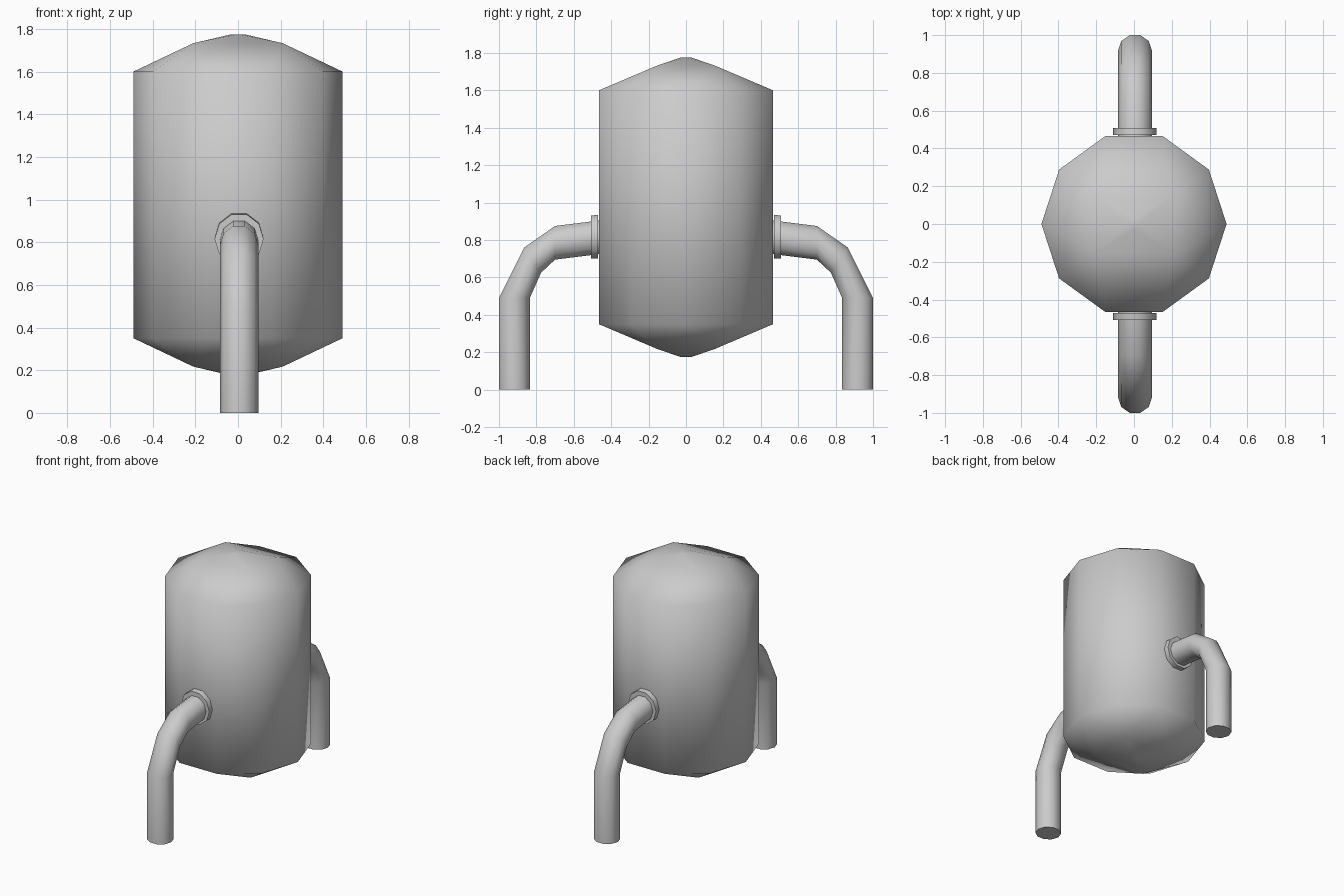
import bpy
import bmesh
from math import cos, sin, pi, radians
from mathutils import Vector

cube = bpy.data.objects.get("Cube")
if cube:
    bpy.data.objects.remove(cube, do_unlink=True)

# Painted metal
grey = bpy.data.materials.new("tank_grey")
colour = (0.6, 0.6, 0.6, 1.0)
grey.use_nodes = True
grey.diffuse_color = colour
grey.node_tree.nodes["Principled BSDF"].inputs["Base Color"].default_value = colour

SIDES = 10
OFFSET_X = 0.005


def finish(bm, name, angle):
    """Turn a bmesh into a smooth object with edges sharp above the angle."""
    bmesh.ops.recalc_face_normals(bm, faces=bm.faces)
    mesh = bpy.data.meshes.new(name)
    bm.to_mesh(mesh)
    bm.free()
    mesh.materials.append(grey)
    mesh.shade_smooth()
    mesh.set_sharp_from_angle(angle=radians(angle))
    obj = bpy.data.objects.new(name, mesh)
    bpy.context.collection.objects.link(obj)
    return obj


def swept_tube(name, sections, half_width, side):
    """Loft capped rings; each section is an outer and inner (y, z) point."""
    bm = bmesh.new()
    rings = []
    for outer, inner in sections:
        a = Vector((OFFSET_X, side * outer[0], outer[1]))
        b = Vector((OFFSET_X, side * inner[0], inner[1]))
        centre = (a + b) / 2
        reach = (a - b) / 2 / cos(pi / SIDES)
        ring = []
        for i in range(SIDES):
            t = (i + 0.5) * 2 * pi / SIDES
            across = Vector((half_width * sin(t), 0, 0))
            ring.append(bm.verts.new(centre + reach * cos(t) + across))
        rings.append(ring)
    for low, high in zip(rings, rings[1:]):
        for i in range(SIDES):
            j = (i + 1) % SIDES
            bm.faces.new((low[i], low[j], high[j], high[i]))
    bm.faces.new(rings[0])
    bm.faces.new(rings[-1])
    return finish(bm, name, 60)


# Tank: ten-sided wall with shallow faceted domes, mirrored about mid height
bm = bmesh.new()
MID = 0.975
for sign in (1, -1):
    for radius, height, count, turn in ((0.49, 0.625, SIDES, 0), (0.03, 0.8, 4, 0)):
        for i in range(count):
            t = turn + i * 2 * pi / count
            bm.verts.new((radius * cos(t), radius * sin(t), MID + sign * height))
    for x in (-0.21, 0.21):
        for y in (-0.153, 0.153):
            bm.verts.new((x, y, MID + sign * 0.758))
bmesh.ops.convex_hull(bm, input=bm.verts)
finish(bm, "tank_body", 80)

# Bent pipes and their flanges, front and back
pipe = [((0.46, 0.905), (0.46, 0.725)),
        ((0.70, 0.875), (0.70, 0.695)),
        ((0.865, 0.76), (0.775, 0.625)),
        ((1.0, 0.49), (0.835, 0.49)),
        ((1.0, 0.0), (0.835, 0.0))]
flange = [((0.47, 0.935), (0.47, 0.70)),
          ((0.508, 0.93), (0.508, 0.70))]
for place, side in (("front", -1), ("back", 1)):
    swept_tube(place + "_pipe", pipe, 0.09, side)
    swept_tube(place + "_flange", flange, 0.115, side)
